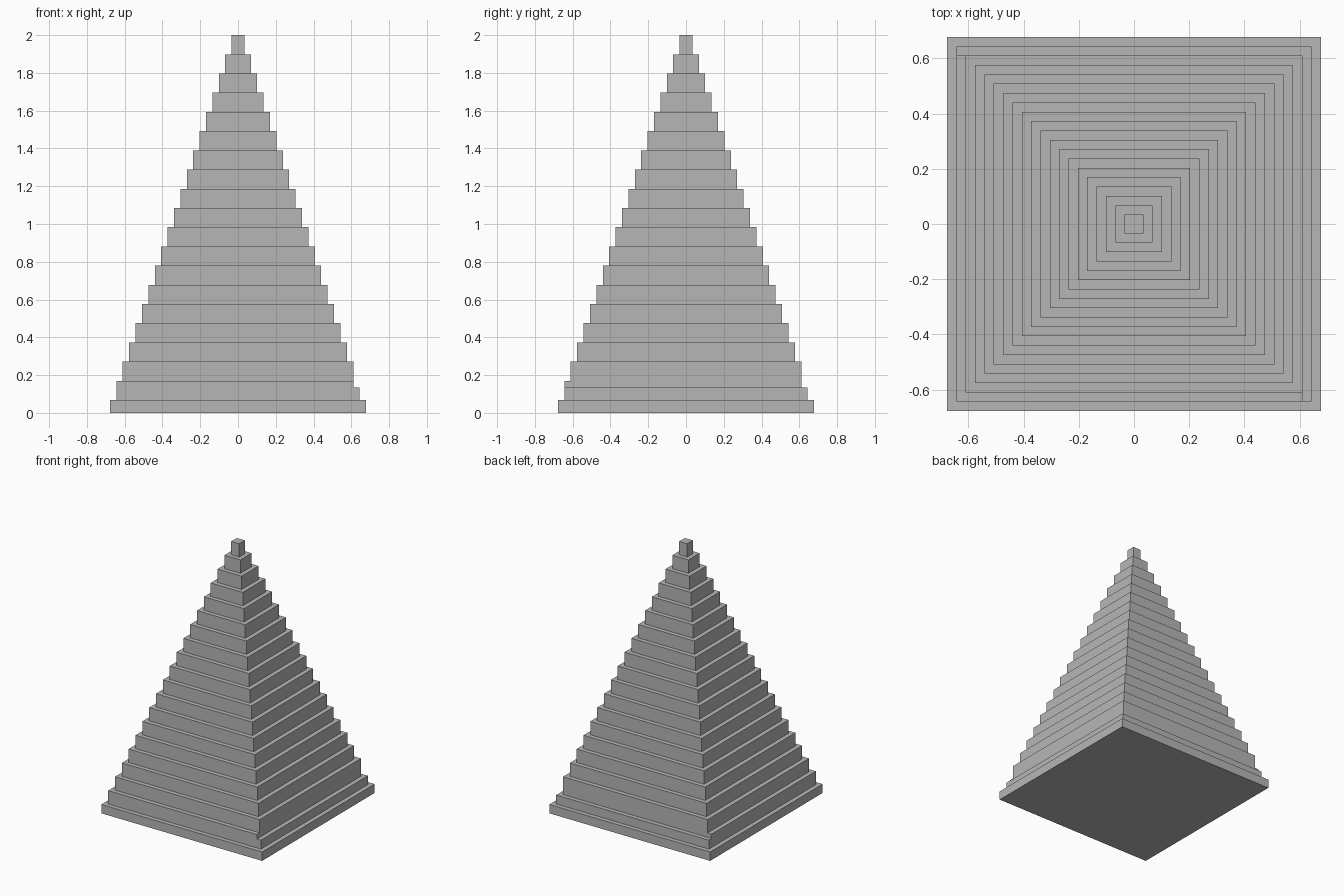
import bpy
import bmesh
from mathutils import Vector

default = bpy.data.objects.get("Cube")
if default:
    bpy.data.objects.remove(default, do_unlink=True)

UNIT = 2 / 59      # one step width; the tower is 59 steps high
TIERS = 20

# Single stone colour
stone = bpy.data.materials.new("stone_grey")
stone.use_nodes = True
colour = (0.47, 0.47, 0.47, 1)
stone.diffuse_color = colour
stone.node_tree.nodes["Principled BSDF"].inputs["Base Color"].default_value = colour


def block(name, low, high):
    """Add a box between two corners given in step units."""
    low, high = Vector(low) * UNIT, Vector(high) * UNIT
    mesh = bpy.data.meshes.new(name)
    bm = bmesh.new()
    bmesh.ops.create_cube(bm, size=1)
    size = high - low
    for v in bm.verts:
        v.co = Vector(a * b for a, b in zip(v.co, size))
    bm.to_mesh(mesh)
    bm.free()
    mesh.materials.append(stone)
    obj = bpy.data.objects.new(name, mesh)
    obj.location = (low + high) / 2
    bpy.context.collection.objects.link(obj)
    return obj


# Thin base plinth
block("base_plinth", (-TIERS, -TIERS, 0), (TIERS, TIERS, 2))

# Lowest tier, whose top course is one step short on the left and back
r = TIERS - 1
block("lowest_tier", (-r, -r, 2), (r, r, 4))
block("lowest_tier_top_course", (-r, -r, 4), (r - 1, r - 1, 5))

# Regular tiers, each three steps high and one step narrower per side
for r in range(TIERS - 2, 0, -1):
    z = 2 + 3 * (TIERS - 1 - r)
    block(f"tier_{TIERS - r}", (-r, -r, z), (r, r, z + 3))
